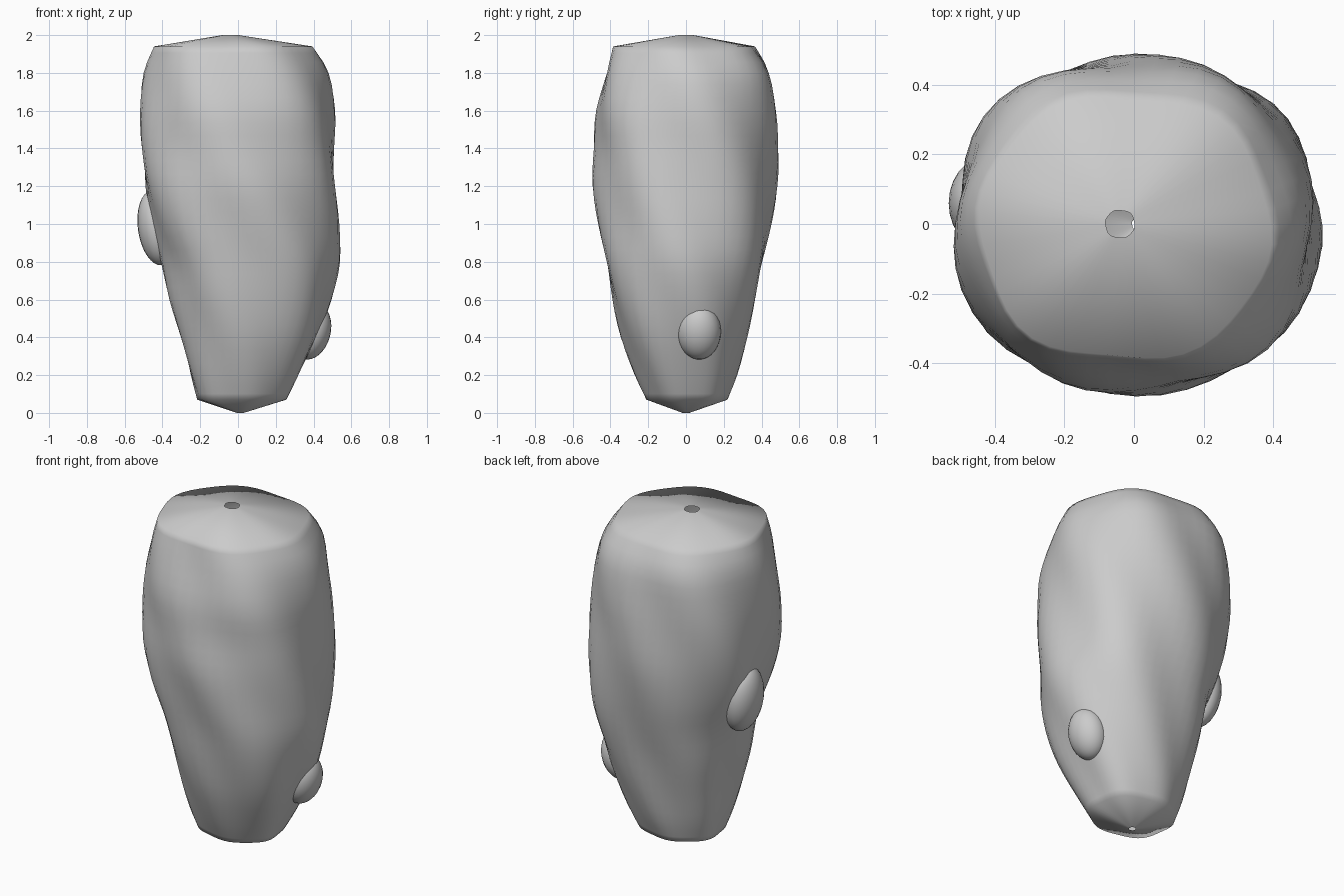
import bpy, bmesh
from math import sin, cos, pi, radians
from mathutils import Vector

cube = bpy.data.objects.get("Cube")
if cube:
    bpy.data.objects.remove(cube)

grey = bpy.data.materials.new("stone grey")
grey.use_nodes = True
COLOUR = (0.6, 0.6, 0.6, 1)
grey.diffuse_color = COLOUR
grey.node_tree.nodes["Principled BSDF"].inputs["Base Color"].default_value = COLOUR

SEGMENTS = 48
LOBES = 6
TWIST = radians(58)      # lobe rotation per unit of height
TOP_ANGLE = radians(172)
LOBE_DEPTH = 0.025
SQUARENESS = 0.02        # fills out the diagonals of the cross-section

# Height, half width in x, half width in y, centre x, centre y
PROFILE = [
    (0.07, 0.24, 0.215, 0.02, 0.005),
    (0.2, 0.295, 0.27, 0.035, 0),
    (0.4, 0.368, 0.335, 0.058, -0.01),
    (0.6, 0.43, 0.385, 0.066, -0.012),
    (0.8, 0.472, 0.428, 0.066, -0.008),
    (1.0, 0.503, 0.464, 0.036, -0.006),
    (1.2, 0.518, 0.488, 0.012, -0.005),
    (1.4, 0.523, 0.488, 0, 0),
    (1.6, 0.518, 0.483, -0.002, 0),
    (1.8, 0.487, 0.447, -0.01, 0.01),
    (1.94, 0.42, 0.385, -0.025, -0.01),
]


def smooth_rows(rows, steps):
    """Catmull-Rom interpolation through the profile rows."""
    rows = [Vector(r) for r in rows]
    result = []
    for i in range(len(rows) - 1):
        a, b = rows[max(i - 1, 0)], rows[i]
        c, d = rows[i + 1], rows[min(i + 2, len(rows) - 1)]
        for s in range(steps):
            t = s / steps
            result.append(0.5 * (2 * b + (c - a) * t + (2 * a - 5 * b + 4 * c - d) * t * t
                                 + (3 * b - a - 3 * c + d) * t ** 3))
    return result + [rows[-1]]


def add_ring(bm, z, rx, ry, cx, cy):
    ring = []
    for i in range(SEGMENTS):
        a = 2 * pi * i / SEGMENTS
        ridge = TOP_ANGLE + TWIST * (1.94 - z)
        r = 1 + LOBE_DEPTH * cos(LOBES * (a - ridge)) - SQUARENESS * cos(4 * a)
        ring.append(bm.verts.new((cx + rx * r * cos(a), cy + ry * r * sin(a), z)))
    return ring


def finish(bm, name):
    mesh = bpy.data.meshes.new(name)
    bm.to_mesh(mesh)
    bm.free()
    mesh.materials.append(grey)
    mesh.shade_smooth()
    obj = bpy.data.objects.new(name, mesh)
    bpy.context.collection.objects.link(obj)
    return obj


# Twisted trunk: an open tube that narrows to a small hole at each end
bm = bmesh.new()
rings = [add_ring(bm, 0, 0.018, 0.018, 0.012, 0)]
rings += [add_ring(bm, *row) for row in smooth_rows(PROFILE, 3)]
rings.append(add_ring(bm, 2, 0.042, 0.04, -0.04, 0))
for low, high in zip(rings, rings[1:]):
    for i in range(SEGMENTS):
        j = (i + 1) % SEGMENTS
        bm.faces.new((low[i], low[j], high[j], high[i]))
finish(bm, "trunk")


# Rounded knots on the two sides
def add_knot(name, centre, radii, lean):
    bm = bmesh.new()
    bmesh.ops.create_uvsphere(bm, u_segments=24, v_segments=16, radius=1)
    knot = finish(bm, name)
    knot.location = centre
    knot.scale = radii
    knot.rotation_euler.y = radians(lean)


add_knot("left_knot", (0.39, 0.07, 0.43), (0.1, 0.115, 0.15), 15)
add_knot("right_knot", (-0.43, 0.06, 0.98), (0.1, 0.13, 0.2), -8)
